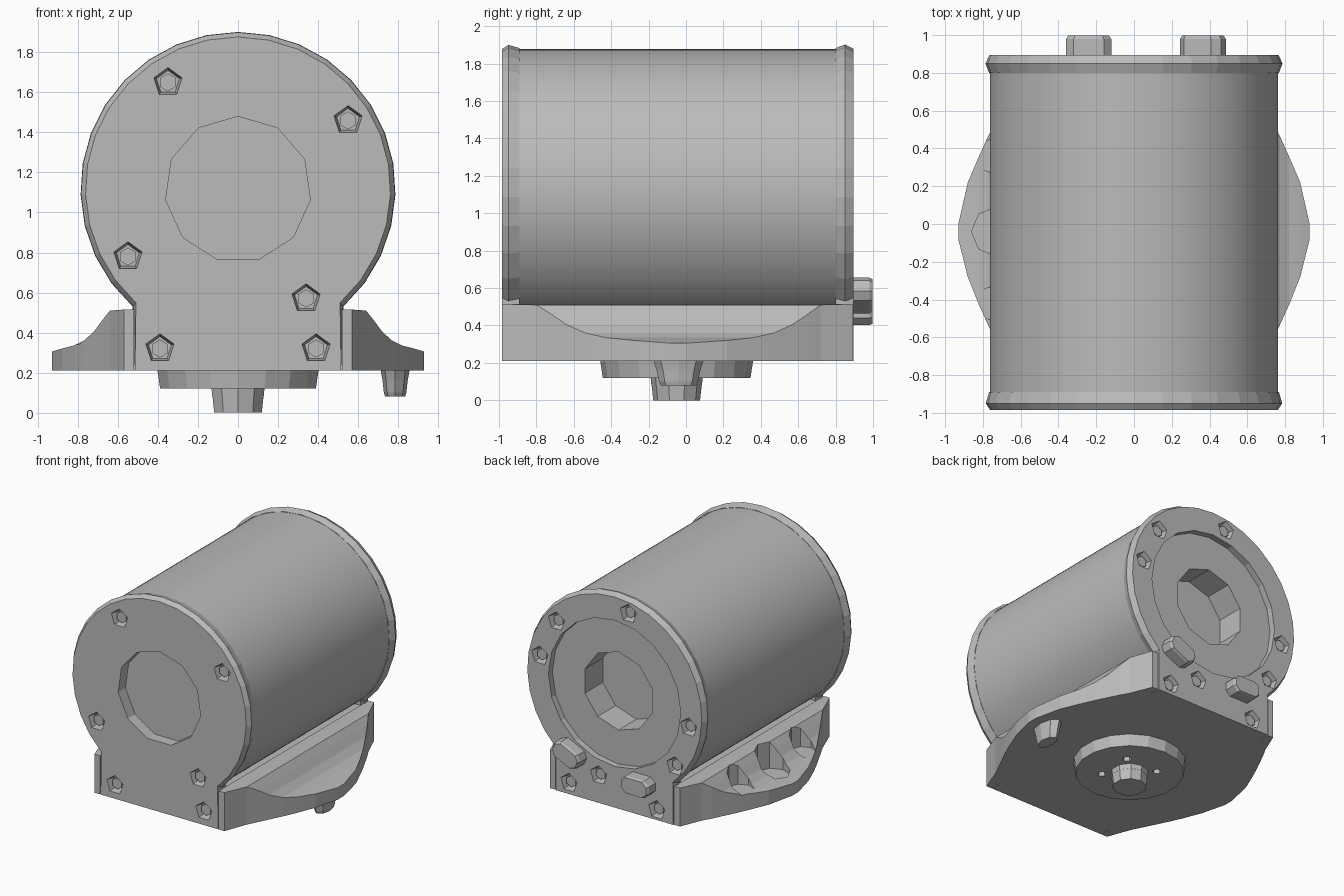
import bpy, bmesh, math
from mathutils import Vector

if "Cube" in bpy.data.objects:
    bpy.data.objects.remove(bpy.data.objects["Cube"])

grey = bpy.data.materials.new("cast grey")
grey.diffuse_color = (0.5, 0.5, 0.5, 1)
grey.use_nodes = True
grey.node_tree.nodes["Principled BSDF"].inputs["Base Color"].default_value = grey.diffuse_color
CZ = 1.115  # barrel axis height


def finish(name, bm, smooth=False):
    bmesh.ops.recalc_face_normals(bm, faces=bm.faces)
    me = bpy.data.meshes.new(name)
    bm.to_mesh(me)
    bm.free()
    ob = bpy.data.objects.new(name, me)
    bpy.context.collection.objects.link(ob)
    me.materials.append(grey)
    if smooth:
        activate(ob)
        bpy.ops.object.shade_smooth_by_angle(angle=math.radians(30))
    return ob


def activate(ob):
    bpy.ops.object.select_all(action='DESELECT')
    ob.select_set(True)
    bpy.context.view_layer.objects.active = ob


def cone(bm, a, b, r1, r2, sides):
    a, b = Vector(a), Vector(b)
    d = b - a
    m = d.to_track_quat('Z', 'Y').to_matrix().to_4x4()
    m.translation = (a + b) / 2
    return bmesh.ops.create_cone(bm, cap_ends=True, segments=sides, radius1=r1,
                                 radius2=r2, depth=d.length, matrix=m)['verts']


def rod(name, a, b, r1, r2, sides, smooth=False):
    bm = bmesh.new()
    cone(bm, a, b, r1, r2, sides)
    return finish(name, bm, smooth)


def loft(name, loops):
    bm = bmesh.new()
    rings = [[bm.verts.new(p) for p in loop] for loop in loops]
    n = len(rings[0])
    for r, s in zip(rings, rings[1:]):
        for i in range(n):
            bm.faces.new((r[i], r[(i + 1) % n], s[(i + 1) % n], s[i]))
    bm.faces.new(rings[0])
    bm.faces.new(rings[-1])
    return finish(name, bm)


def cut(ob, cutter_bm):
    tool = finish("cutter", cutter_bm)
    tool.hide_render = True
    mod = ob.modifiers.new("cut", 'BOOLEAN')
    mod.operation = 'DIFFERENCE'
    mod.solver = 'EXACT'
    mod.object = tool
    activate(ob)
    bpy.ops.object.modifier_apply(modifier=mod.name)
    bpy.data.objects.remove(tool)


def plate_loop(y, r):
    pts = [(0.515, y, 0.21)]
    for i in range(25):
        a = math.radians(-48 + 276 * i / 24)
        pts.append((r * math.cos(a), y, CZ + r * math.sin(a)))
    return pts + [(-0.515, y, 0.21)]


def screw_pockets(plate, name, spots, face, inward):
    # pockets with a small pin standing in each
    bm, pins = bmesh.new(), bmesh.new()
    for x, z in spots:
        cone(bm, (x, face - inward * 0.05, z), (x, face + inward * 0.065, z), 0.085, 0.06, 5)
        cone(pins, (x, face + inward * 0.075, z), (x, face + inward * 0.025, z), 0.045, 0.045, 6)
    cut(plate, bm)
    finish(name, pins)


# barrel with the rear bore
barrel = rod("barrel", (0, -0.895, CZ), (0, 0.81, CZ), 0.763, 0.763, 96)
bm = bmesh.new()
cone(bm, (0, 0.62, CZ), (0, 1.0, CZ), 0.31, 0.31, 10)
cut(barrel, bm)
activate(barrel)
bpy.ops.object.shade_smooth_by_angle(angle=math.radians(30))

# front end plate with shallow round recess
front = loft("front_plate", [plate_loop(-0.985, 0.762), plate_loop(-0.95, 0.785),
                             plate_loop(-0.89, 0.768)])
bm = bmesh.new()
cone(bm, (0, -1.1, CZ), (0, -0.8, CZ), 0.365, 0.365, 11)
cut(front, bm)
screw_pockets(front, "front_pins", [(-0.35, 1.65), (0.55, 1.46), (-0.55, 0.78),
                                    (0.34, 0.57), (-0.39, 0.32), (0.39, 0.32)], -0.985, 1)

# rear end plate with stepped recess and bore
back = loft("back_plate", [plate_loop(0.80, 0.768), plate_loop(0.85, 0.787),
                           plate_loop(0.895, 0.765)])
for r, y, n in ((0.58, 0.845, 20), (0.31, 0.7, 10)):
    bm = bmesh.new()
    cone(bm, (0, y, CZ), (0, 1.0, CZ), r, r, n)
    cut(back, bm)
screw_pockets(back, "back_pins", [(0.51, 1.55), (-0.12, 1.78), (0.655, 1.24), (-0.65, 1.02),
                                  (-0.53, 0.68), (0.40, 0.30), (0.14, 0.43), (-0.37, 0.29)],
              0.895, -1)

# two keys standing out of the rear plate
for x, z, tilt in ((0.365, 0.56, 0.45), (-0.24, 0.47, 0.0)):
    loops = []
    for y, k in ((0.85, 1.0), (0.98, 1.0), (0.998, 0.9)):
        c, s = math.cos(tilt), math.sin(tilt)
        oct_pts = [(0.12, 0.03), (0.08, 0.068), (-0.08, 0.068), (-0.12, 0.03),
                   (-0.12, -0.03), (-0.08, -0.068), (0.08, -0.068), (0.12, -0.03)]
        loops.append([(x + k * (u * c - v * s), y, z + k * (u * s + v * c)) for u, v in oct_pts])
    loft("rear_key", loops)

# foot: core block and scooped side flanges (x, front y, back y, height)
loft("foot_core", [[(x, -0.9, 0.21), (x, 0.81, 0.21), (x, 0.81, 0.51), (x, -0.9, 0.51)]
                   for x in (-0.53, 0.53)])
wing = [(0.52, -0.985, 0.89, 0.515), (0.57, -0.985, 0.89, 0.515), (0.64, -0.80, 0.72, 0.51),
        (0.68, -0.72, 0.65, 0.46), (0.72, -0.64, 0.57, 0.405), (0.77, -0.54, 0.47, 0.36),
        (0.82, -0.43, 0.36, 0.335), (0.88, -0.28, 0.22, 0.32), (0.93, -0.08, 0.0, 0.305)]
flanges = {}
for side, name in ((1, "right_flange"), (-1, "left_flange")):
    flanges[side] = loft(name, [[(side * x, a, 0.21), (side * x, b, 0.21),
                                 (side * x, b, h), (side * x, a, h)] for x, a, b, h in wing])

# bolt seats in the left flange
for y, r, z in ((0.36, 0.10, 0.34), (-0.04, 0.13, 0.30), (-0.42, 0.10, 0.34)):
    bm = bmesh.new()
    cone(bm, (-0.73, y, z), (-0.73, y, 0.8), r, r, 8)
    cut(flanges[-1], bm)

# round boss under the foot with four small holes
boss = rod("bottom_boss", (0, -0.05, 0.22), (0, -0.05, 0.12), 0.41, 0.395, 18)
bm = bmesh.new()
for i in range(4):
    a = math.radians(45 + 90 * i)
    x, y = 0.2 * math.cos(a), -0.05 + 0.2 * math.sin(a)
    cone(bm, (x, y, 0.08), (x, y, 0.17), 0.035, 0.035, 5)
cut(boss, bm)
rod("boss_collar", (0, -0.05, 0.13), (0, -0.05, 0.08), 0.14, 0.135, 10)
rod("boss_stub", (0, -0.05, 0.09), (0, -0.05, 0.0), 0.135, 0.125, 10)

# oval locating lug under the right flange
lug = []
for z, k in ((0.22, 1.05), (0.16, 0.9), (0.10, 0.8), (0.08, 0.72)):
    lug.append([(0.785 + 0.07 * k * math.cos(math.tau * i / 8),
                 -0.04 + 0.13 * k * math.sin(math.tau * i / 8), z) for i in range(8)])
loft("locating_lug", lug)
